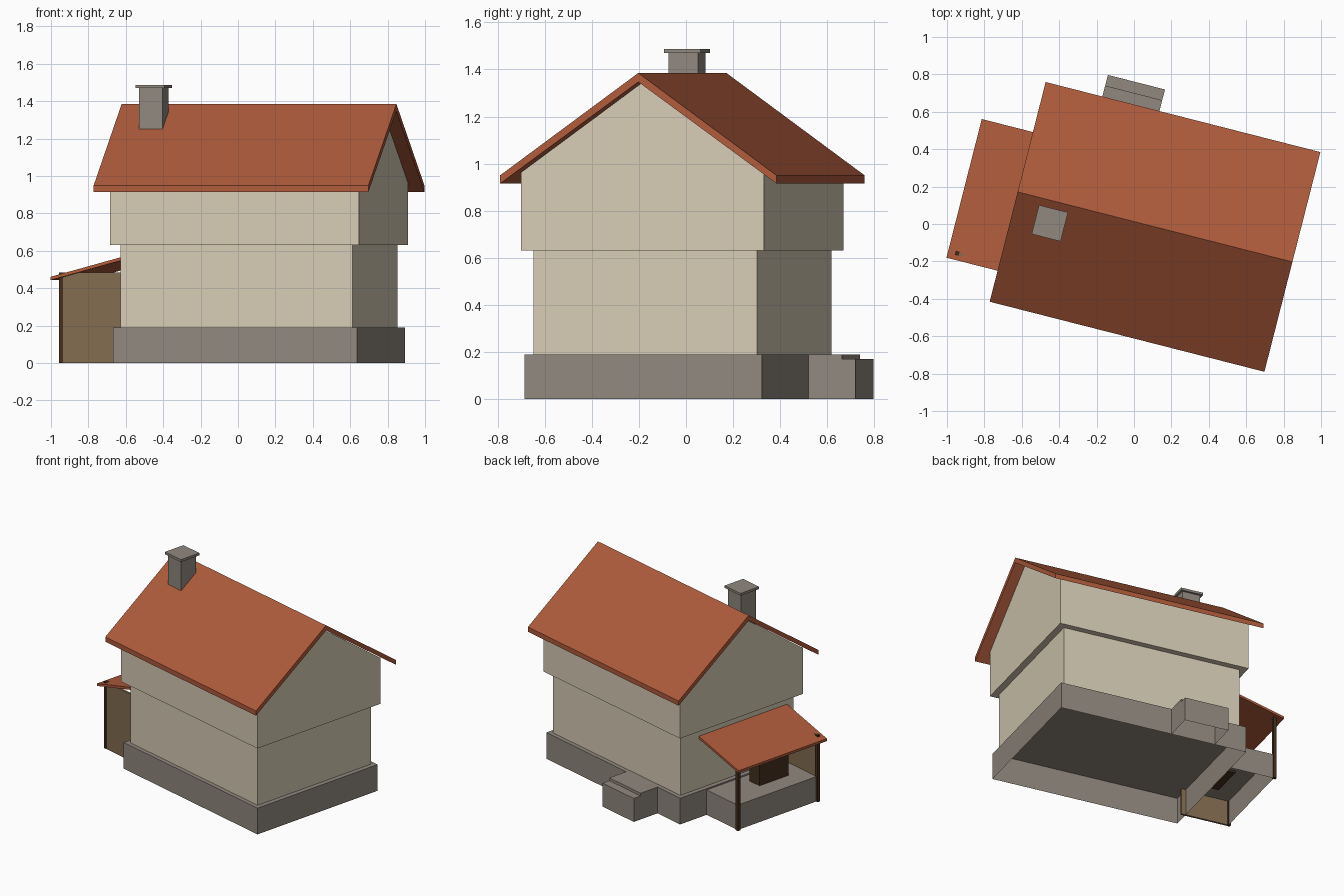
import bpy, bmesh, math

if "Cube" in bpy.data.objects:
    bpy.data.objects.remove(bpy.data.objects["Cube"])

ANGLE = math.radians(-14.3)      # the house is turned on its plot
CENTRE = (0.1125, -0.0155, 0.0)


def material(name, rgb):
    lin = [(c / 255 / 12.92) if c < 10 else ((c / 255 + 0.055) / 1.055) ** 2.4 for c in rgb]
    m = bpy.data.materials.new(name)
    m.diffuse_color = (*lin, 1.0)
    m.use_nodes = True
    m.node_tree.nodes["Principled BSDF"].inputs["Base Color"].default_value = m.diffuse_color
    return m


TILE = material("roof_tile_red", (175, 91, 59))
PLASTER = material("cream_plaster", (214, 204, 181))
STONE = material("grey_stone", (145, 136, 126))
PLANK = material("brown_planks", (130, 108, 80))
DARK = material("dark_wood", (68, 47, 29))


def finish(name, bm, mat):
    bmesh.ops.recalc_face_normals(bm, faces=bm.faces)
    mesh = bpy.data.meshes.new(name)
    bm.to_mesh(mesh)
    bm.free()
    mesh.materials.append(mat)
    obj = bpy.data.objects.new(name, mesh)
    obj.location = CENTRE
    obj.rotation_euler.z = ANGLE
    bpy.context.collection.objects.link(obj)
    return obj


def prism(name, mat, profile, start, end, axis="x", open_bottom=False):
    """Extrude a (side, z) profile along x or y."""
    bm = bmesh.new()
    put = (lambda a, s, z: (a, s, z)) if axis == "x" else (lambda a, s, z: (s, a, z))
    face = bm.faces.new([bm.verts.new(put(start, s, z)) for s, z in profile])
    ext = bmesh.ops.extrude_face_region(bm, geom=[face], use_keep_orig=True)
    delta = put(end - start, 0, 0)
    bmesh.ops.translate(bm, vec=delta, verts=[g for g in ext["geom"] if isinstance(g, bmesh.types.BMVert)])
    bmesh.ops.recalc_face_normals(bm, faces=bm.faces)
    if open_bottom:
        low = min(v.co.z for v in bm.verts) + 1e-4
        under = [f for f in bm.faces if all(v.co.z < low for v in f.verts)]
        bmesh.ops.delete(bm, geom=under, context="FACES_ONLY")
    return finish(name, bm, mat)


def box(name, mat, x, y, z, open_bottom=False):
    profile = [(y[0], z[0]), (y[1], z[0]), (y[1], z[1]), (y[0], z[1])]
    return prism(name, mat, profile, x[0], x[1], "x", open_bottom)


# Stone foundation, hollow underneath
box("foundation", STONE, (-0.673, 0.673), (-0.52, 0.52), (0, 0.19), True)

# Ground floor and overhanging upper floor with gables
box("ground_floor_walls", PLASTER, (-0.64, 0.64), (-0.49, 0.49), (0.19, 0.63), True)
prism("upper_floor_walls", PLASTER,
      [(-0.532, 0.63), (0.532, 0.63), (0.532, 0.963), (0, 1.345), (-0.532, 0.963)],
      -0.686, 0.686)

# Main gable roof
prism("main_roof", TILE,
      [(-0.606, 0.915), (0, 1.347), (0.606, 0.915),
       (0.606, 0.95), (0, 1.385), (-0.606, 0.95)],
      -0.758, 0.758)

# Chimney and cap
CX, CY = -0.55, -0.12
for part, half, z in (("chimney_stack", 0.065, (1.2, 1.47)), ("chimney_cap", 0.08, (1.47, 1.487))):
    box(part, STONE, (CX - half, CX + half), (CY - half, CY + half), z)

# Back doorstep in two levels
prism("back_step", STONE,
      [(0.52, 0), (0.725, 0), (0.725, 0.17), (0.666, 0.17), (0.666, 0.19), (0.52, 0.19)],
      -0.445, -0.13, "x", True)

# Side porch: floor, plank screen, posts, bench and lean-to roof
box("porch_floor", STONE, (-0.985, -0.673), (-0.395, 0.29), (0, 0.18), True)
box("porch_screen", PLANK, (-0.98, -0.64), (-0.407, -0.393), (0, 0.483))
for part, y, top in (("porch_post_front", -0.398, 0.483), ("porch_post_back", 0.29, 0.465)):
    box(part, DARK, (-1.0, -0.978), (y - 0.011, y + 0.011), (0, top))
box("porch_bench", DARK, (-0.851, -0.75), (-0.265, -0.014), (0.165, 0.38))
prism("porch_roof", TILE,
      [(-1.04, 0.443), (-0.64, 0.551), (-0.64, 0.569), (-1.04, 0.461)],
      -0.435, 0.33, "y")
